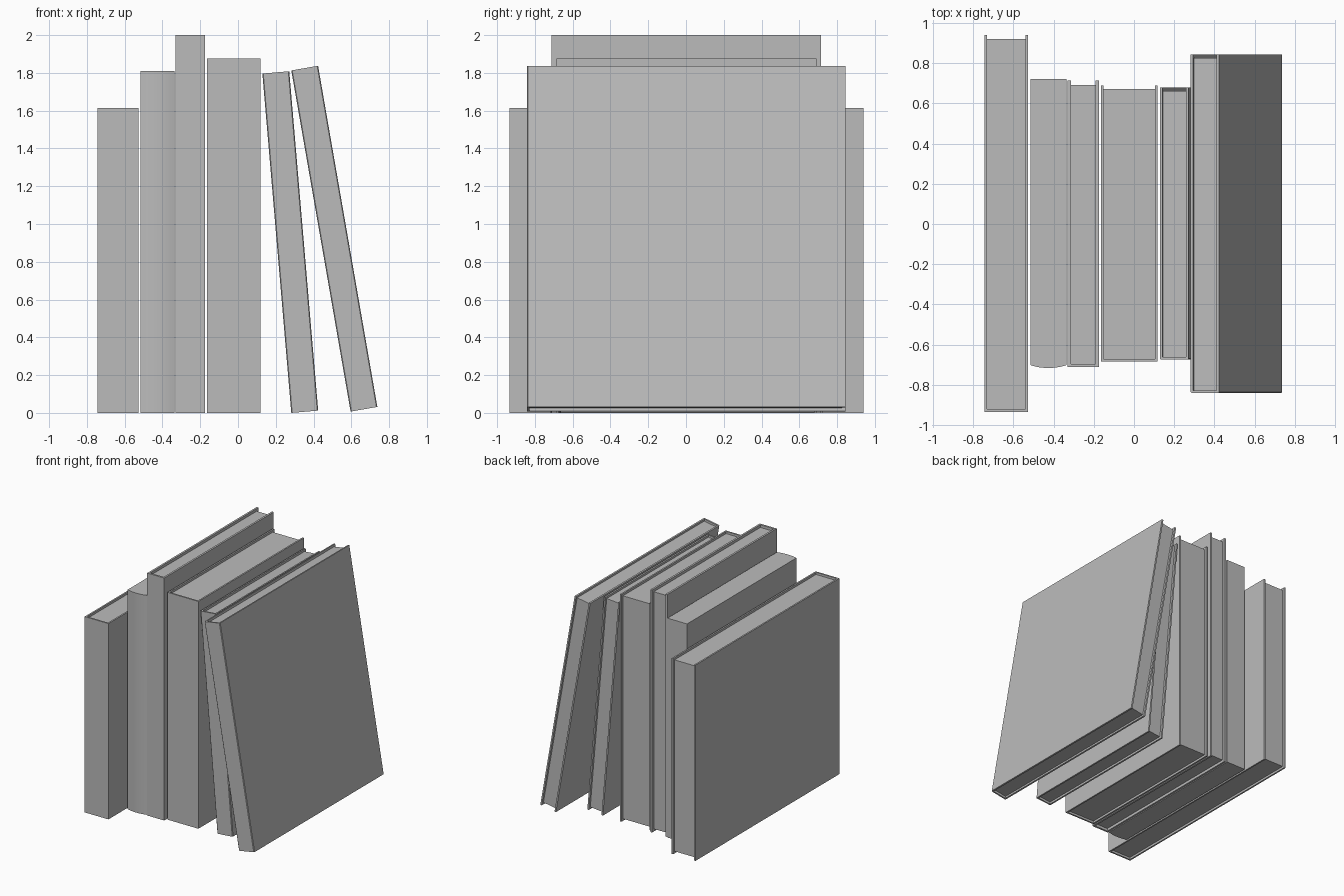
import bpy
import bmesh
import math

cube = bpy.data.objects.get("Cube")
if cube:
    bpy.data.objects.remove(cube, do_unlink=True)

grey = bpy.data.materials.new("plain_grey")
grey.use_nodes = True
COLOUR = (0.5, 0.5, 0.5, 1)
grey.diffuse_color = COLOUR
grey.node_tree.nodes["Principled BSDF"].inputs["Base Color"].default_value = COLOUR


def prism(name, outline, z0, z1, place, smooth=False):
    """Extrude a counter-clockwise xy outline from z0 to z1."""
    bm = bmesh.new()
    base = bm.faces.new([bm.verts.new((x, y, z0)) for x, y in outline])
    top = bmesh.ops.extrude_face_region(bm, geom=[base])["geom"]
    bmesh.ops.translate(bm, vec=(0, 0, z1 - z0),
                        verts=[v for v in top if isinstance(v, bmesh.types.BMVert)])
    bmesh.ops.recalc_face_normals(bm, faces=bm.faces)
    mesh = bpy.data.meshes.new(name)
    bm.to_mesh(mesh)
    bm.free()
    mesh.materials.append(grey)
    obj = bpy.data.objects.new(name, mesh)
    bpy.context.collection.objects.link(obj)
    (x, z), lean = place
    obj.location = (x, 0, z)
    obj.rotation_euler.y = -math.radians(lean)
    if smooth:
        bpy.ops.object.select_all(action="DESELECT")
        obj.select_set(True)
        bpy.context.view_layer.objects.active = obj
        bpy.ops.object.shade_smooth_by_angle(angle=math.radians(35))
    return obj


def hardback(name, place, width, front, back, height, board=0.013, lip=0.018, round_off=0):
    """U-shaped cover with a recessed page block."""
    r = round_off
    spine = [(0, front + r), (r, front), (width - r, front), (width, front + r)] if r \
        else [(0, front), (width, front)]
    inside = [(width - board, back), (width - board, front + board),
              (board, front + board), (board, back)]
    prism(name + "_cover", spine + [(width, back)] + inside + [(0, back)], 0, height, place)
    a, b = board, width - board
    prism(name + "_pages",
          [(a, front + board), (b, front + board), (b, back - lip), (a, back - lip)],
          lip, height - lip, place)


def paperback(name, place, width, front, back, height, bulge=0.014, steps=12):
    """Solid block with a gently curved spine."""
    arc = []
    for i in range(steps + 1):
        t = i / steps
        arc.append((width * t, front + bulge * (2 * t - 1) ** 2))
    prism(name, arc + [(width, back), (0, back)], 0, height, place, smooth=True)


# Upright books, from the model's right to its left
hardback("wide_short_book", ((-0.745, 0), 0), 0.217, -0.935, 0.94, 1.615)
paperback("soft_book", ((-0.515, 0), 0), 0.178, -0.717, 0.722, 1.81)
hardback("tall_book", ((-0.33, 0), 0), 0.155, -0.712, 0.715, 2.0, board=0.016, lip=0.022)
hardback("thick_book", ((-0.165, 0), 0), 0.283, -0.685, 0.69, 1.875)

# Leaning books
hardback("leaning_thin_book", ((0.282, 0), 4.87), 0.143, -0.675, 0.68, 1.803, round_off=0.005)
hardback("leaning_large_book", ((0.596, 0.007), 9.86), 0.144, -0.842, 0.845, 1.833, round_off=0.005)
